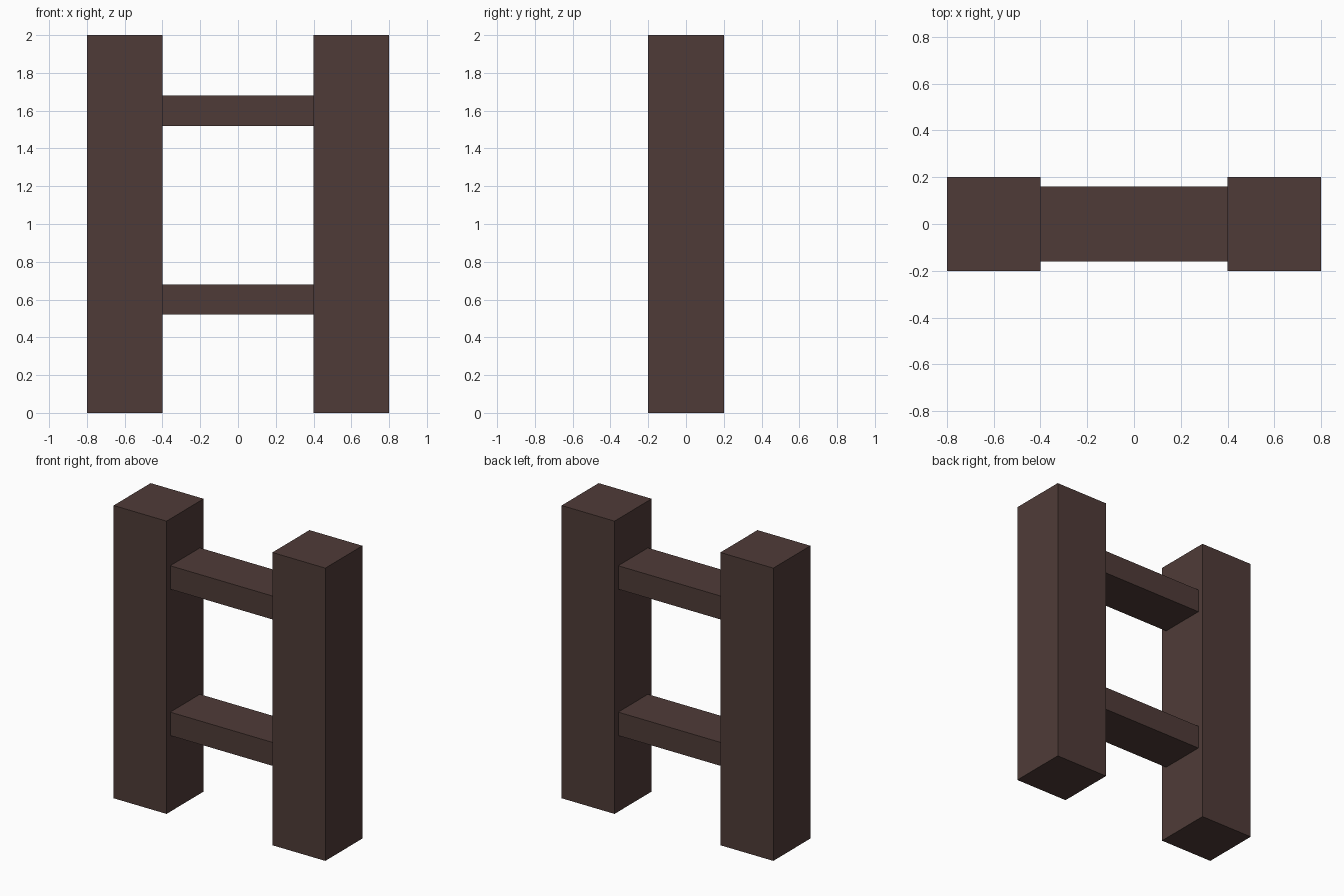
import bpy

if "Cube" in bpy.data.objects:
    bpy.data.objects.remove(bpy.data.objects["Cube"])

wood = bpy.data.materials.new("dark_wood")
wood.diffuse_color = (0.078, 0.044, 0.039, 1)
wood.use_nodes = True
wood.node_tree.nodes["Principled BSDF"].inputs["Base Color"].default_value = wood.diffuse_color


def box(name, center, size):
    bpy.ops.mesh.primitive_cube_add(size=1, location=center)
    obj = bpy.context.object
    obj.name = name
    obj.scale = size
    bpy.ops.object.transform_apply(location=False, rotation=False, scale=True)
    obj.data.materials.append(wood)
    return obj


# Two upright posts
for side, x in (("left", -0.6), ("right", 0.6)):
    box(f"{side}_post", (x, 0, 1), (0.4, 0.4, 2))

# Two rungs spanning the gap between the posts
for level, z in (("lower", 0.6), ("upper", 1.6)):
    box(f"{level}_rung", (0, 0, z), (0.8, 0.32, 0.16))
